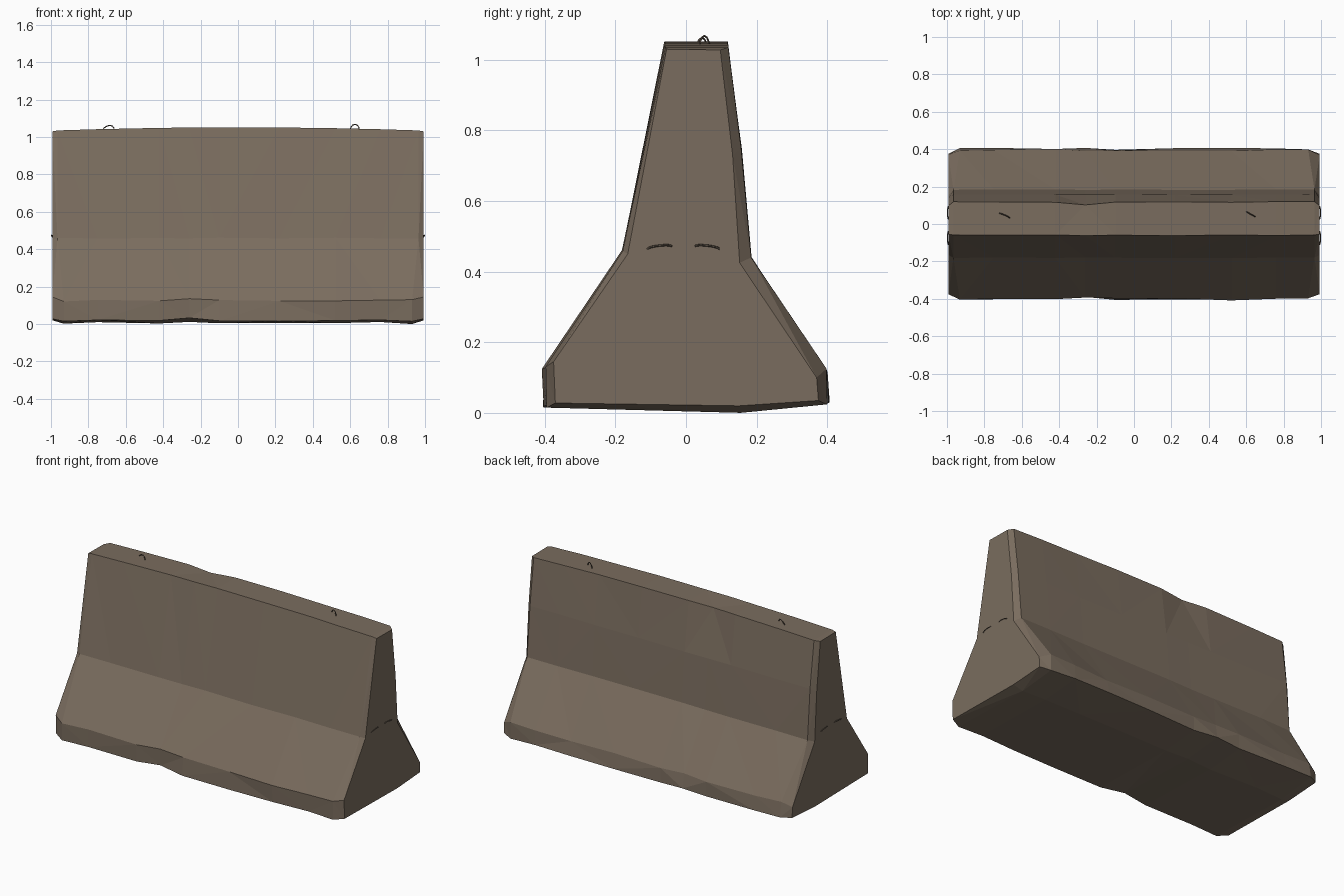
import bpy, bmesh, math, random
from mathutils import Vector

if "Cube" in bpy.data.objects:
    bpy.data.objects.remove(bpy.data.objects["Cube"])

random.seed(4)


def material(name, rgb):
    m = bpy.data.materials.new(name)
    m.diffuse_color = (*rgb, 1)
    m.use_nodes = True
    m.node_tree.nodes["Principled BSDF"].inputs["Base Color"].default_value = m.diffuse_color
    return m


concrete = material("weathered concrete", (0.195, 0.152, 0.113))
steel = material("dark rusty steel", (0.10, 0.078, 0.058))

# Cross-sections as (y, z): full body and the slightly smaller end face
body = [(-0.40, 0.02), (-0.403, 0.125), (-0.18, 0.46), (-0.06, 1.042),
        (0.118, 1.042), (0.158, 0.75), (0.184, 0.44), (0.395, 0.12),
        (0.402, 0.03), (0.15, 0.006)]
end = [(-0.37, 0.028), (-0.375, 0.145), (-0.165, 0.45), (-0.055, 1.03),
       (0.097, 1.028), (0.132, 0.73), (0.152, 0.425), (0.37, 0.10),
       (0.375, 0.035), (0.15, 0.02)]
stations = [-0.965, -0.75, -0.42, -0.26, -0.1, 0.22, 0.52, 0.76, 0.965]

# Barrier: sections lofted along x with worn edges
bm = bmesh.new()
rings = []
rings.append([bm.verts.new((-0.993, y, z)) for y, z in end])
for x in stations:
    ring = []
    for i, (y, z) in enumerate(body):
        low = i in (0, 1, 7, 8, 9)
        px = x * (0.965 if low and abs(x) > 0.9 else 1)
        j = 0.006 if low else 0.002
        py = y + random.uniform(-j, j)
        pz = z + random.uniform(-j, j)
        if i in (3, 4):                      # crest slightly high mid-length
            pz = 1.052 - 0.018 * x * x
        if i == 4 and x == -0.26:            # chip in the rear top edge
            py, pz = 0.102, 1.045
        if i in (0, 1) and x == -0.26:       # wear along the front foot
            py += 0.012
            pz += 0.01
        ring.append(bm.verts.new((px, py, max(pz, 0.0))))
    rings.append(ring)
rings.append([bm.verts.new((0.993, y, z)) for y, z in end])
n = len(body)
for a, b in zip(rings, rings[1:]):
    for i in range(n):
        k = (i + 1) % n
        bm.faces.new((a[i], a[k], b[k], b[i]))
bm.faces.new(rings[0])
bm.faces.new(rings[-1])
bmesh.ops.recalc_face_normals(bm, faces=bm.faces[:])
bmesh.ops.triangulate(bm, faces=[f for f in bm.faces if len(f.verts) == 4])
mesh = bpy.data.meshes.new("barrier_body")
bm.to_mesh(mesh)
bm.free()
mesh.materials.append(concrete)
bpy.context.collection.objects.link(bpy.data.objects.new("barrier_body", mesh))


# Bent steel loops: half ellipse from a centre, span direction and rise direction
def loop(name, centre, span, rise, r):
    c, s, u = Vector(centre), Vector(span), Vector(rise)
    curve = bpy.data.curves.new(name, 'CURVE')
    curve.dimensions = '3D'
    curve.bevel_depth = r
    curve.bevel_resolution = 0
    sp = curve.splines.new('POLY')
    sp.points.add(6)
    for i, p in enumerate(sp.points):
        t = math.pi * i / 6
        p.co = (*(c + s * math.cos(t) + u * math.sin(t)), 1)
    curve.materials.append(steel)
    bpy.context.collection.objects.link(bpy.data.objects.new(name, curve))


# Lifting loops on the crest
loop("lifting_loop_right", (0.625, 0.052, 1.035), (0.025, -0.014, 0), (0, 0, 0.033), 0.003)
loop("lifting_loop_left", (-0.695, 0.045, 1.035), (0.03, -0.014, 0), (0.01, 0, 0.027), 0.003)

# Nearly flush connector bars in both end faces
for sx, side in ((-1, "left"), (1, "right")):
    for y, part in ((-0.075, "front"), (0.06, "rear")):
        loop(f"end_bar_{side}_{part}", (sx * 0.992, y, 0.468),
             (0, 0.035, -0.004 if y > 0 else 0.004), (sx * 0.005, 0, 0.006), 0.003)
